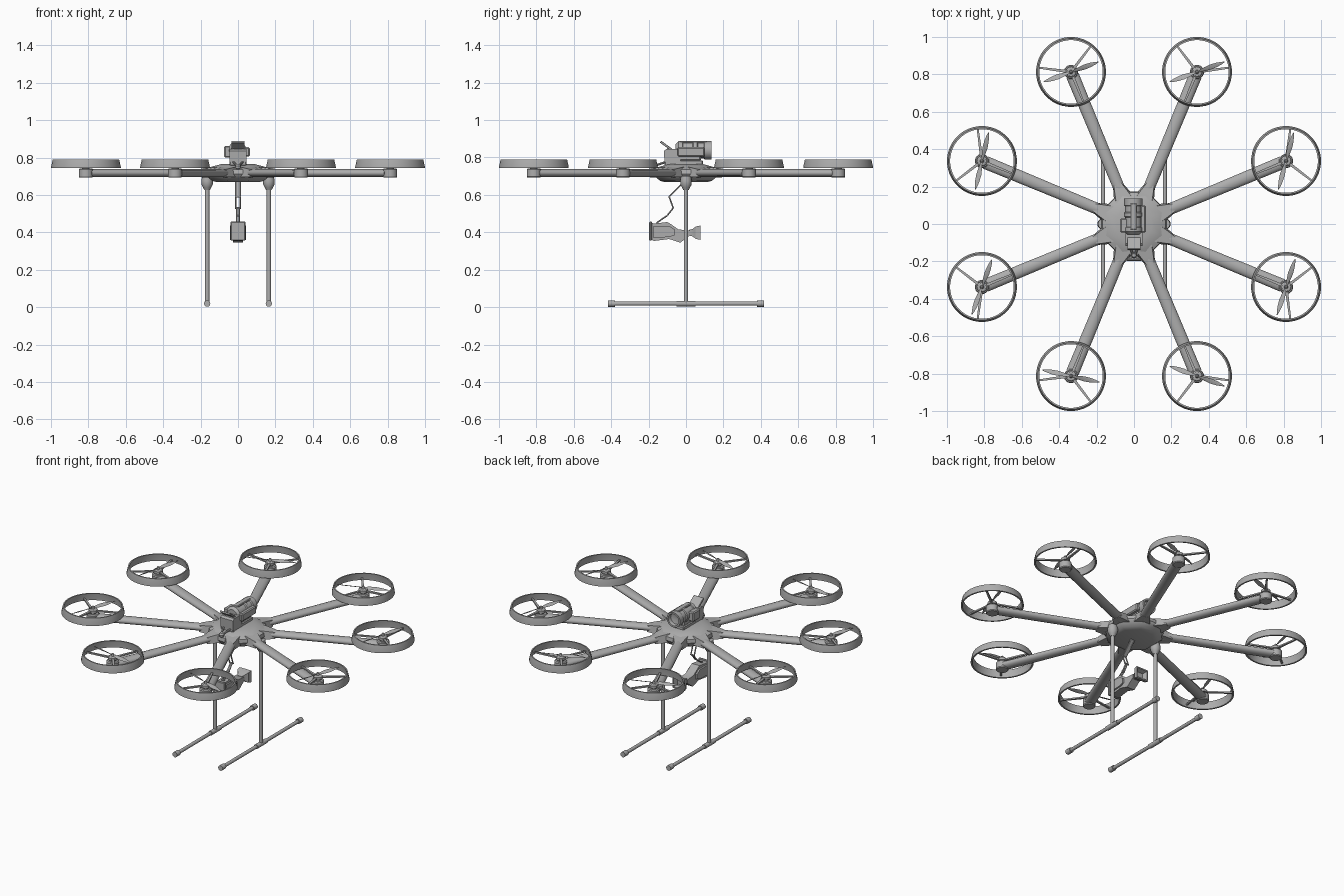
import bpy, bmesh, math
from mathutils import Vector, Matrix

if "Cube" in bpy.data.objects:
    bpy.data.objects.remove(bpy.data.objects["Cube"])

grey = bpy.data.materials.new("mid_grey")
grey.diffuse_color = (0.42, 0.42, 0.42, 1)
grey.use_nodes = True
grey.node_tree.nodes["Principled BSDF"].inputs["Base Color"].default_value = grey.diffuse_color


def finish(bm, name, matrix=None):
    bmesh.ops.recalc_face_normals(bm, faces=bm.faces)
    me = bpy.data.meshes.new(name)
    bm.to_mesh(me)
    bm.free()
    me.materials.append(grey)
    ob = bpy.data.objects.new(name, me)
    if matrix:
        ob.matrix_world = matrix
    bpy.context.collection.objects.link(ob)
    return ob


def loft(name, rings, matrix=None, closed=False, cap=True):
    """Skin a list of point rings; closed joins the last ring to the first."""
    bm = bmesh.new()
    vs = [[bm.verts.new(p) for p in r] for r in rings]
    n = len(vs[0])
    for i in range(len(vs) if closed else len(vs) - 1):
        a, b = vs[i], vs[(i + 1) % len(vs)]
        for k in range(n):
            bm.faces.new((a[k], a[(k + 1) % n], b[(k + 1) % n], b[k]))
    if cap and not closed:
        bm.faces.new(vs[0])
        bm.faces.new(vs[-1])
    return finish(bm, name, matrix)


def lathe(name, profile, sides=20, matrix=None, closed=False, turn=0.0):
    """Revolve (radius, z) points about z."""
    rings = [[(r * math.cos(turn + 2 * math.pi * k / sides),
               r * math.sin(turn + 2 * math.pi * k / sides), z)
              for k in range(sides)] for r, z in profile]
    return loft(name, rings, matrix, closed)


def rod(name, a, b, r, sides=12, r2=None):
    a, b = Vector(a), Vector(b)
    d = b - a
    m = Matrix.Translation(a) @ d.to_track_quat('Z', 'Y').to_matrix().to_4x4()
    return lathe(name, [(r, 0), (r if r2 is None else r2, d.length)], sides, m)


def box(name, lo, hi, bevel=0.0, matrix=None):
    bm = bmesh.new()
    bmesh.ops.create_cube(bm, size=1)
    for v in bm.verts:
        v.co = [(l + h) / 2 + c * (h - l) for l, h, c in zip(lo, hi, v.co)]
    if bevel:
        bmesh.ops.bevel(bm, geom=bm.edges[:], offset=bevel, segments=1,
                        affect='EDGES')
    return finish(bm, name, matrix)


def extrude_x(name, yz, half):
    """Side profile in y, z extruded across x."""
    return loft(name, [[(x, y, z) for y, z in yz] for x in (-half, half)])


def blade(name, matrix):
    """Tapered, pitched leaf-shaped propeller blade along +x."""
    rings = []
    for x, w, pitch in ((0.008, .010, 35), (0.04, .022, 28), (0.075, .029, 20),
                        (0.11, .024, 14), (0.14, .013, 10), (0.157, .003, 8)):
        c, s = math.cos(math.radians(pitch)), math.sin(math.radians(pitch))
        rings.append([(x, u * w / 2 * c - t * s, u * w / 2 * s + t * c)
                      for u, t in ((-1, 0), (0, .002), (1, 0), (0, -.002))])
    return loft(name, rings, matrix)


# Central body: octagonal shell with its corners on the arms
lathe("centre_body", [(.12, .668), (.15, .675), (.178, .698), (.187, .712),
                      (.183, .735), (.150, .752), (.10, .764)], 8,
      turn=math.radians(22.5))

# Eight arms, each with motor, guard ring, spokes and propeller
prop_angles = [75, 20, 20, 77, 70, -12, -20, 72]
R = 0.88
for i in range(8):
    ang = math.radians(22.5 + 45 * i)
    turn = Matrix.Rotation(ang, 4, 'Z')
    arm = []
    for x, w, h in ((.09, .030, .026), (.17, .031, .024), (.24, .031, .0215),
                    (.86, .035, .0215)):
        arm.append([(x, w * math.cos(math.pi * k / 8),
                     .717 + h * math.sin(math.pi * k / 8)) for k in range(16)])
    loft("arm", arm, turn)
    # small web blending the arm into the body
    loft("arm_root", [[(x, -w, .695), (x, w, .695), (x, w * .8, t), (x, -w * .8, t)]
                      for x, w, t in ((.12, .062, .752), (.19, .040, .742),
                                      (.23, .026, .735))], turn)
    hub = turn @ Matrix.Translation((R, 0, 0))
    lathe("motor_pod", [(.034, .692), (.038, .697), (.038, .736), (.033, .742)],
          20, hub)
    lathe("motor", [(.020, .742), (.020, .748), (.028, .750), (.028, .766),
                    (.022, .771), (.010, .772), (.008, .785), (.003, .789)], 16, hub)
    lathe("guard_ring", [(.187, .743), (.187, .750), (.178, .790), (.170, .790),
                         (.177, .748), (.177, .743)], 40, hub, closed=True)
    for a in (60, 180, 300):
        sp = hub @ Matrix.Rotation(math.radians(a), 4, 'Z')
        loft("guard_spoke", [[(x, -w, .753), (x, w, .753), (x, w, .762), (x, -w, .762)]
                             for x, w in ((.015, .008), (.176, .005))], sp)
    pos = Matrix.Translation(hub.translation + Vector((0, 0, .777)))
    for half in (0, 180):
        blade("propeller_blade",
              pos @ Matrix.Rotation(math.radians(prop_angles[i] + half), 4, 'Z'))

# Landing gear
for s in (-1, 1):
    x = .165 * s
    lathe("leg_socket", [(.014, .625), (.022, .640), (.030, .655), (.031, .675),
                         (.027, .700)], 16, Matrix.Translation((x, 0, 0)))
    rod("leg", (x, 0, .02), (x, 0, .66), .012)
    rod("skid", (x, -.41, .019), (x, .41, .019), .011)
    rod("skid_sleeve", (x, -.05, .019), (x, .05, .019), .015)
    for e in (-1, 1):
        rod("skid_end", (x, e * .38, .019), (x, e * .417, .019), .017)

# Folded bracket hanging the lower camera
path = [(-.005, .675), (-.09, .59), (-.068, .53), (-.10, .49), (-.155, .452)]
for k in range(4):
    (y0, z0), (y1, z1) = path[k], path[k + 1]
    w = .016 if k < 2 else .010
    for s in (-1, 1):
        rod("hanger_rod", (s * (w - .004), y0, z0), (s * (w - .004), y1, z1), .004, 8)
    rod("hanger_pin", (-w, y1, z1), (w, y1, z1), .0045, 8)
    if k in (0, 2):
        extrude_x("hanger_plate", [(y0, z0 - .003), (y1, z1 - .003),
                                   (y1, z1 + .003), (y0, z0 + .003)], w * .7)

# Lower camera: shaped body with flared square hood
extrude_x("lower_camera_body",
          [(-.185, .450), (-.165, .447), (-.10, .455), (-.075, .440), (-.04, .415),
           (.025, .410), (.025, .386), (0, .368), (-.03, .345), (-.09, .364),
           (-.17, .354), (-.185, .360)], .028)
box("lower_camera_back", (-.040, -.197, .356), (.040, -.182, .457), .004)
extrude_x("lower_camera_side", [(-.175, .435), (-.09, .435), (-.06, .415),
                                (-.06, .385), (-.09, .375), (-.175, .370)], .038)
loft("lower_camera_hood", [[(-h, y, .398 - v), (h, y, .398 - v),
                            (h, y, .398 + v), (-h, y, .398 + v)]
     for y, h, v in ((.015, .018, .015), (.035, .024, .020), (.052, .040, .033),
                     (.077, .043, .038), (.077, .036, .030), (.05, .025, .020))])

# Upper camera: base, block, barrel, tilted screen
box("upper_camera_base", (-.045, -.115, .755), (.045, .09, .785), .005)
extrude_x("upper_camera_block", [(-.115, .775), (-.03, .775), (-.03, .845),
                                 (-.105, .845), (-.118, .835)], .046)
box("upper_camera_body", (-.04, -.05, .78), (.04, .08, .835), .008)
barrel = Matrix.Translation((-.004, 0, .838)) @ Matrix.Rotation(-math.pi / 2, 4, 'X')
lathe("upper_camera_barrel",
      [(.034, -.055), (.044, -.045), (.049, -.040), (.049, -.020), (.044, -.016),
       (.044, .035), (.049, .040), (.049, .060), (.043, .065), (.043, .095),
       (.049, .100), (.049, .136), (.038, .136), (.034, .115), (.012, .110)],
      16, barrel)
box("side_module", (-.074, -.045, .800), (-.035, .03, .862), .006)
box("side_grip", (.035, -.045, .805), (.063, .10, .855), .006)
box("top_rail", (-.02, -.03, .875), (.016, .11, .889), .004)
tilt = Matrix.Translation((0, -.105, .862)) @ Matrix.Rotation(math.radians(-36), 4, 'X')
box("tilted_screen", (-.036, -.038, -.006), (.036, .038, .006), .002, tilt)
for s in (-1, 1):
    rod("screen_strut", (s * .025, -.085, .84), (s * .025, -.105, .862), .005, 8)
    rod("front_strut", (s * .025, -.11, .775), (s * .006, -.165, .757), .006, 8)
lathe("front_knob", [(.006, .735), (.014, .742), (.016, .755), (.010, .766)], 12,
      Matrix.Translation((0, -.168, 0)))

# Smooth round parts, keep hard edges
bpy.ops.object.select_all(action='SELECT')
bpy.context.view_layer.objects.active = bpy.context.scene.objects[0]
bpy.ops.object.shade_smooth_by_angle(angle=math.radians(35))
